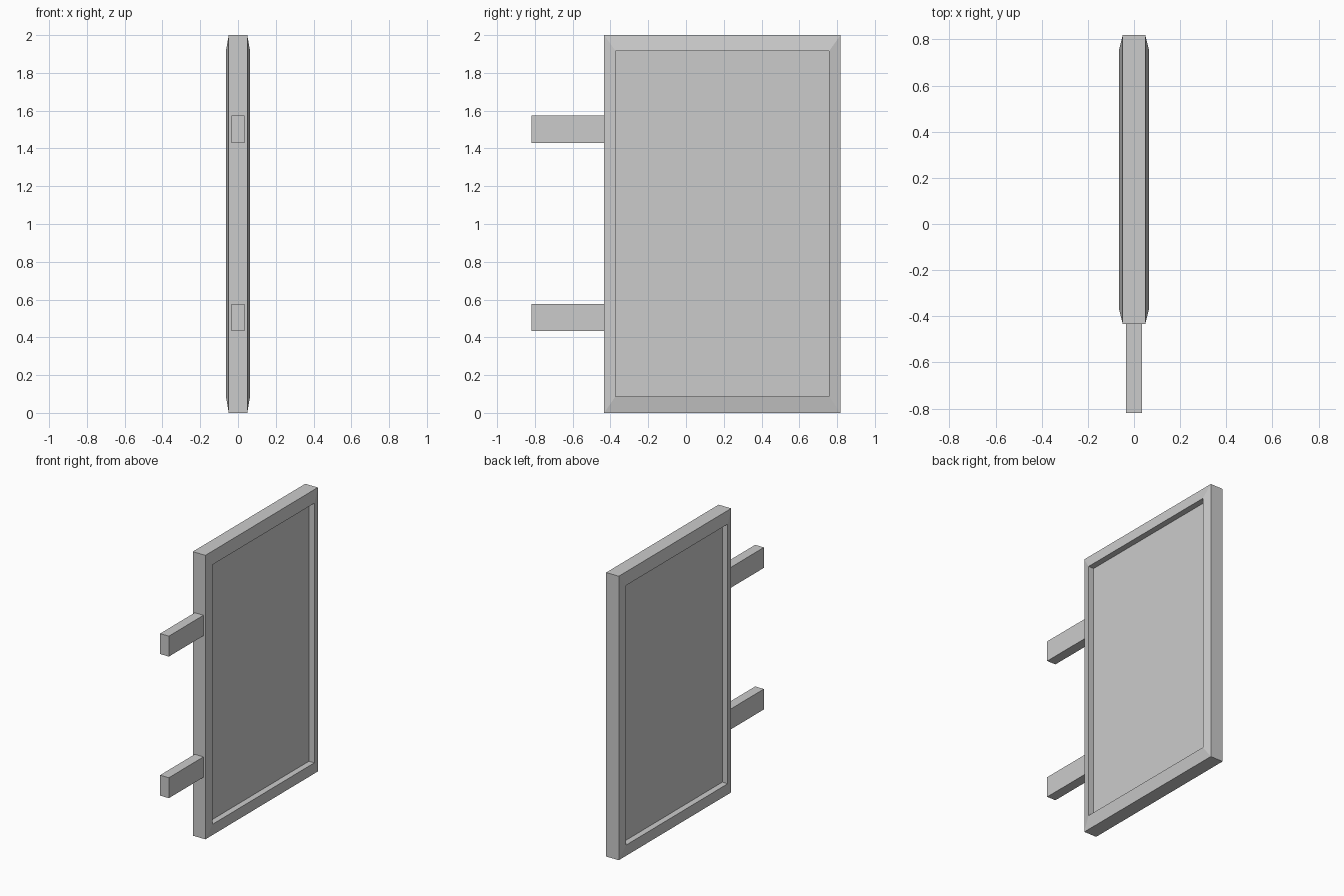
import bpy, bmesh
from mathutils import Vector, Matrix

if "Cube" in bpy.data.objects:
    bpy.data.objects.remove(bpy.data.objects["Cube"])


def box(name, lo, hi, edit=None):
    """Axis-aligned box between two corners, with an optional bmesh edit."""
    lo, hi = Vector(lo), Vector(hi)
    bm = bmesh.new()
    bmesh.ops.create_cube(bm, size=1)
    bmesh.ops.transform(bm, verts=bm.verts, matrix=Matrix.Translation((lo + hi) / 2)
                        @ Matrix.Diagonal((*(hi - lo), 1)))
    if edit:
        edit(bm)
    bmesh.ops.recalc_face_normals(bm, faces=bm.faces)
    mesh = bpy.data.meshes.new(name)
    bm.to_mesh(mesh)
    bm.free()
    obj = bpy.data.objects.new(name, mesh)
    bpy.context.collection.objects.link(obj)
    return obj


def raise_rim_and_recess(bm):
    """Both broad sides: sloped rim rising inward, then a recessed panel."""
    bm.normal_update()
    sides = [f for f in bm.faces if abs(f.normal.x) > 0.9]
    for face in sides:
        sign = 1 if face.normal.x > 0 else -1
        # sloped rim
        bmesh.ops.inset_region(bm, faces=[face], thickness=0.02)
        c = face.calc_center_median()
        for v in face.verts:
            v.co.x = sign * 0.064
            v.co.y = 0.758 if v.co.y > c.y else -0.373
            v.co.z = 1.916 if v.co.z > c.z else 0.088
        # sunken panel
        panel = bmesh.ops.extrude_discrete_faces(bm, faces=[face])["faces"][0]
        for v in panel.verts:
            v.co.x = sign * 0.022


# Sign board
box("sign_board", (-0.049, -0.433, 0), (0.049, 0.818, 2), raise_rim_and_recess)

# Mounting arms
for label, z in (("lower", 0.505), ("upper", 1.502)):
    box(label + "_mounting_arm", (-0.034, -0.818, z - 0.072), (0.034, -0.433, z + 0.072))
